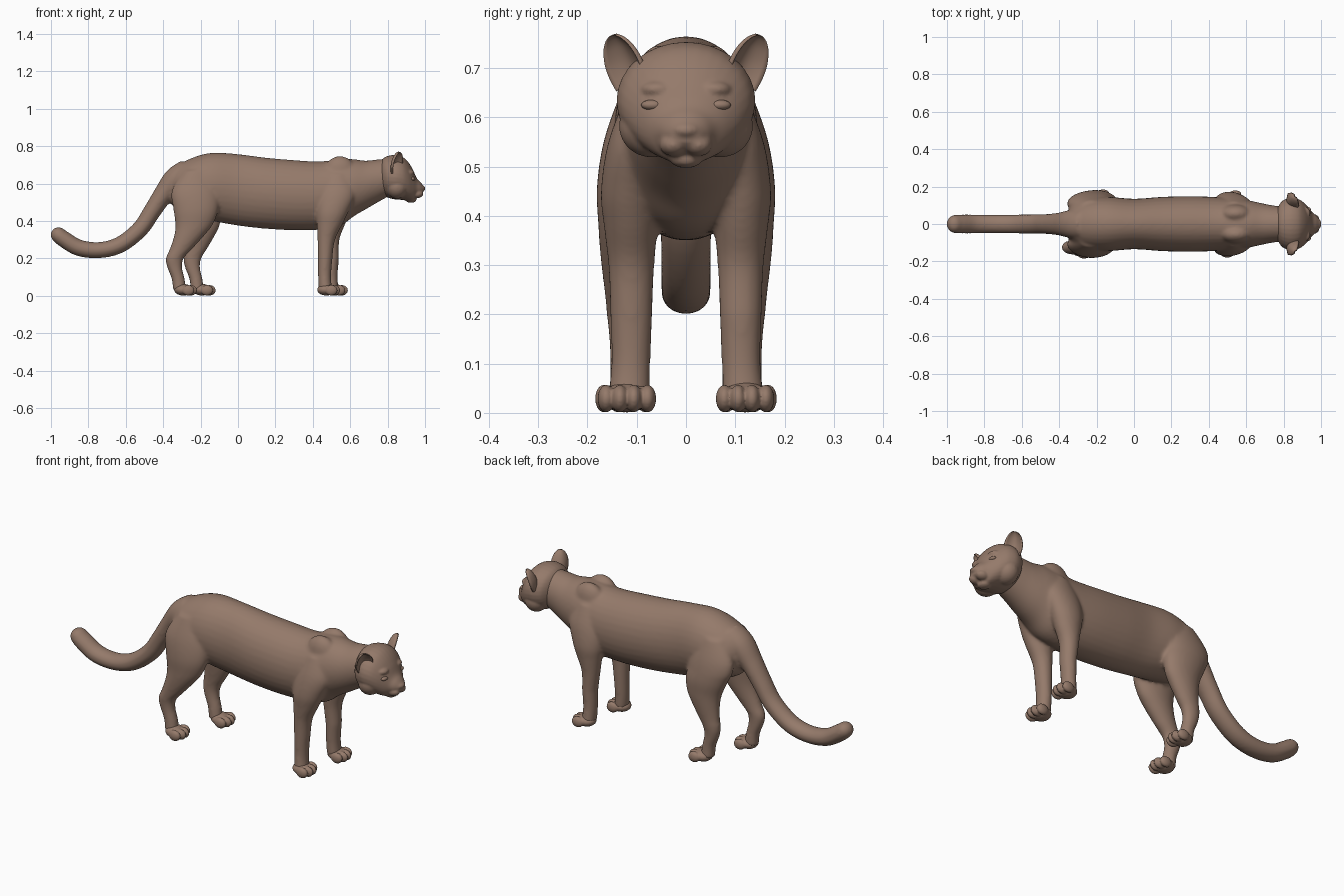
import bpy, bmesh, math
from mathutils import Vector, Matrix

if "Cube" in bpy.data.objects:
    bpy.data.objects.remove(bpy.data.objects["Cube"])

fur = bpy.data.materials.new("brown fur")
fur.diffuse_color = (0.30, 0.195, 0.145, 1)
fur.use_nodes = True
fur.node_tree.nodes["Principled BSDF"].inputs["Base Color"].default_value = fur.diffuse_color


def spline(rows, steps=5):
    """Catmull-Rom smoothing of a short table of section values."""
    out = []
    for i in range(len(rows) - 1):
        p0, p1 = rows[max(i - 1, 0)], rows[i]
        p2, p3 = rows[i + 1], rows[min(i + 2, len(rows) - 1)]
        for k in range(steps):
            t = k / steps
            out.append([0.5 * (2 * b + (c - a) * t + (2 * a - 5 * b + 4 * c - d) * t * t
                               + (3 * b - a - 3 * c + d) * t ** 3)
                        for a, b, c, d in zip(p0, p1, p2, p3)])
    out.append(list(rows[-1]))
    return out


def ring(c, u, v, n=32):
    return [Vector(c) + Vector(u) * math.cos(a) + Vector(v) * math.sin(a)
            for a in (2 * math.pi * i / n for i in range(n))]


def loft(bm, rings):
    loops = [[bm.verts.new(p) for p in r] for r in rings]
    n = len(loops[0])
    for a, b in zip(loops, loops[1:]):
        for i in range(n):
            bm.faces.new((a[i], a[(i + 1) % n], b[(i + 1) % n], b[i]))
    bm.faces.new(loops[0][::-1])
    bm.faces.new(loops[-1])


def ball(bm, c, r):
    m = Matrix.Translation(c) @ Matrix.Diagonal((*r, 1))
    bmesh.ops.create_uvsphere(bm, u_segments=24, v_segments=16, radius=1, matrix=m)


def finish(name, bm, voxel=0, smooth=0):
    """Make the object; optionally fuse its pieces into one smooth skin."""
    bmesh.ops.recalc_face_normals(bm, faces=bm.faces[:])
    me = bpy.data.meshes.new(name)
    bm.to_mesh(me)
    bm.free()
    ob = bpy.data.objects.new(name, me)
    bpy.context.collection.objects.link(ob)
    if voxel:
        mod = ob.modifiers.new("fuse", 'REMESH')
        mod.mode = 'VOXEL'
        mod.voxel_size = voxel
        mod = ob.modifiers.new("soften", 'SMOOTH')
        mod.factor = 0.5
        mod.iterations = smooth
        dg = bpy.context.evaluated_depsgraph_get()
        me = bpy.data.meshes.new_from_object(ob.evaluated_get(dg))
        ob.modifiers.clear()
        ob.data = me
    me.materials.clear()
    me.materials.append(fur)
    me.polygons.foreach_set("use_smooth", [True] * len(me.polygons))
    return ob


# Torso and neck: x, bottom z, top z, half width
torso = [(-.36, .50, .60, .05), (-.33, .46, .685, .10), (-.25, .425, .735, .135),
         (-.14, .40, .764, .145), (0, .375, .757, .135), (.15, .358, .738, .145),
         (.30, .35, .725, .149), (.42, .352, .718, .145), (.50, .36, .724, .14),
         (.56, .38, .732, .135), (.62, .425, .73, .125), (.68, .46, .722, .112),
         (.74, .495, .728, .10), (.82, .54, .735, .09)]
body = bmesh.new()
loft(body, [ring((x, 0, (a + b) / 2), (0, w, 0), (0, 0, (b - a) / 2))
            for x, a, b, w in spline(torso)])

# Tail: x, z, radius
tail = spline([(-.27, .66, .07), (-.335, .62, .066), (-.40, .54, .053), (-.46, .45, .047),
               (-.525, .355, .045), (-.63, .273, .044), (-.74, .244, .043),
               (-.85, .256, .044), (-.93, .302, .044), (-.96, .325, .042)])
rings = []
for i, (x, z, r) in enumerate(tail):
    a, b = tail[max(i - 1, 0)], tail[min(i + 1, len(tail) - 1)]
    d = Vector((b[0] - a[0], 0, b[1] - a[1])).normalized()
    rings.append(ring((x, 0, z), (0, r * 1.15, 0), Vector((-d.z, 0, d.x)) * r))
loft(body, rings)
ball(body, (-.96, 0, .325), (.042, .048, .042))

# Legs: z, x, x radius, y, y radius; the left pair steps forward
front_leg = [(.65, .535, .055, .085, .035), (.55, .53, .098, .10, .058),
             (.45, .505, .086, .112, .061), (.38, .49, .068, .112, .055),
             (.30, .472, .047, .111, .047), (.20, .466, .039, .111, .043),
             (.10, .463, .035, .112, .040), (.03, .468, .036, .116, .043)]
hind_leg = [(.67, -.22, .07, .085, .04), (.56, -.23, .125, .105, .06),
            (.46, -.225, .12, .119, .062), (.38, -.235, .10, .122, .056),
            (.32, -.262, .08, .124, .050), (.25, -.305, .060, .125, .041),
            (.20, -.338, .048, .125, .036), (.15, -.338, .040, .123, .033),
            (.09, -.320, .035, .121, .033), (.03, -.312, .036, .121, .036)]
for side in (-1, 1):
    for rows, step in ((front_leg, .035), (hind_leg, .095)):
        rings = []
        for z, x, rx, y, ry in spline(rows):
            if side > 0:
                x += step * min(max((.5 - z) / .3, 0), 1)
            rings.append(ring((x, side * y, z), (rx, 0, 0), (0, ry, 0)))
        loft(body, rings)
    # Shoulder blade
    ball(body, (.545, side * .055, .66), (.085, .05, .087))
finish("body", body, .008, 10)

# Paws with four toes
def paw(name, tip, y):
    bm = bmesh.new()
    ball(bm, (tip - .072, y, .032), (.05, .048, .031))
    for k, back in ((-1.5, .014), (-.5, 0), (.5, 0), (1.5, .014)):
        ball(bm, (tip - .032 - back, y + k * .028, .029), (.033, .0175, .028))
    finish(name, bm, .004, 3)


paw("right_front_paw", .545, -.12)
paw("left_front_paw", .587, .12)
paw("right_hind_paw", -.22, -.125)
paw("left_hind_paw", -.12, .125)

# Head: x, bottom z, top z, half width
skull = [(.765, .56, .72, .08), (.78, .54, .737, .108), (.80, .525, .747, .128),
         (.84, .515, .753, .141), (.88, .512, .742, .133), (.91, .507, .715, .113),
         (.935, .507, .675, .086), (.955, .525, .63, .062), (.975, .535, .608, .045),
         (.99, .548, .59, .028)]
head = bmesh.new()
loft(head, [ring((x, 0, (a + b) / 2), (0, w, 0), (0, 0, (b - a) / 2))
            for x, a, b, w in spline(skull)])
ball(head, (.985, 0, .574), (.017, .027, .015))       # nose
ball(head, (.925, 0, .514), (.030, .032, .017))       # chin
for s in (-1, 1):
    ball(head, (.85, s * .07, .582), (.06, .066, .063))     # cheek
    ball(head, (.955, s * .025, .545), (.036, .029, .024))  # whisker pad
    ball(head, (.913, s * .056, .657), (.030, .036, .018))  # brow
finish("head", head, .005, 4)

# Eyes and cupped ears
for s, word in ((-1, "right"), (1, "left")):
    bm = bmesh.new()
    ball(bm, (.932, s * .068, .625), (.015, .023, .011))
    finish(word + "_eye", bm)

    base, tip = Vector((.845, .115, .68)), Vector((.858, .146, .768))
    axis = (tip - base).normalized()
    wide = Vector((-.6, .65, -.45))
    wide = (wide - axis * wide.dot(axis)).normalized()
    face = wide.cross(axis)
    bm = bmesh.new()
    rings = []
    for t, w in spline([(-.2, .04), (.1, .046), (.4, .046), (.7, .037), (.9, .023), (1, .008)]):
        c = base.lerp(tip, t)
        arc = [k / 6 for k in range(-6, 7)]
        back = [c + wide * w * q - face * w * .6 * (1 - q * q) for q in arc]
        inner = [c + wide * w * q * .9 + face * (.009 - w * .6 * (1 - q * q)) for q in arc[::-1]]
        rings.append([Vector((p.x, s * p.y, p.z)) for p in back + inner])
    loft(bm, rings)
    finish(word + "_ear", bm)
